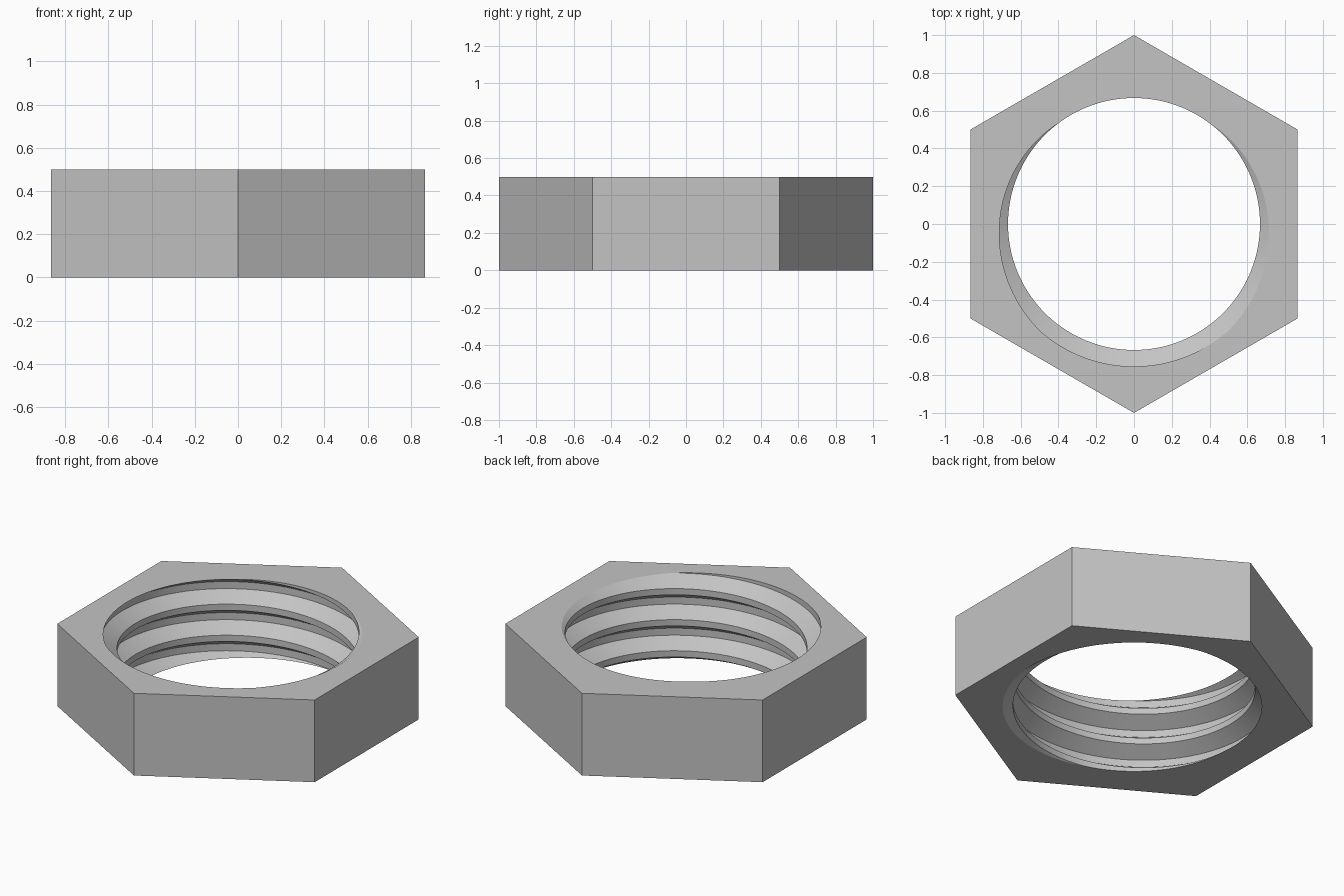
import bpy, bmesh, math

if "Cube" in bpy.data.objects:
    bpy.data.objects.remove(bpy.data.objects["Cube"], do_unlink=True)

HEIGHT = 0.5
PITCH = 0.189
CREST, ROOT = 0.667, 0.754
SEGMENTS = 144
START = math.radians(127)      # where the groove opens at the top face
# one thread tooth: (height offset, radius), going up
TOOTH = [(-0.151, CREST), (-0.097, ROOT), (-0.054, ROOT), (0, CREST)]


def material(name, rgb):
    mat = bpy.data.materials.new(name)
    mat.use_nodes = True
    mat.diffuse_color = (*rgb, 1)
    mat.node_tree.nodes["Principled BSDF"].inputs["Base Color"].default_value = (*rgb, 1)
    return mat


bm = bmesh.new()

# Internal right-handed thread: a helical sheet, each turn joining the next
rows = [(z + k * PITCH, r) for k in range(-4, 3) for z, r in TOOTH]
columns = []
for i in range(SEGMENTS):
    a = 2 * math.pi * i / SEGMENTS
    lift = HEIGHT + PITCH * (a - START) / (2 * math.pi)
    columns.append([bm.verts.new((r * math.cos(a), r * math.sin(a), z + lift))
                    for z, r in rows])
for i, col in enumerate(columns):
    last = i == SEGMENTS - 1
    nxt = columns[0][len(TOOTH):] if last else columns[i + 1]
    for m in range(len(nxt) - 1):
        bm.faces.new((col[m], nxt[m], nxt[m + 1], col[m + 1]))

# Trim the thread flush with both end faces
for z, direction in ((0, -1), (HEIGHT, 1)):
    bmesh.ops.bisect_plane(bm, geom=bm.verts[:] + bm.edges[:] + bm.faces[:],
                           dist=1e-6, plane_co=(0, 0, z),
                           plane_no=(0, 0, direction), clear_outer=True)
bmesh.ops.remove_doubles(bm, verts=bm.verts[:], dist=1e-5)

# Hexagonal outside and the two end faces around the hole
rings = []
for z in (0, HEIGHT):
    rim = [e for e in bm.edges if e.is_boundary
           and all(abs(v.co.z - z) < 1e-4 for v in e.verts)]
    corners = [bm.verts.new((math.cos(a), math.sin(a), z))
               for a in (math.radians(30 + 60 * k) for k in range(6))]
    outline = [bm.edges.new((corners[k], corners[(k + 1) % 6])) for k in range(6)]
    bmesh.ops.triangle_fill(bm, edges=rim + outline, use_beauty=True,
                            normal=(0, 0, 1 if z else -1))
    rings.append(corners)
low, high = rings
for k in range(6):
    n = (k + 1) % 6
    bm.faces.new((low[k], low[n], high[n], high[k]))
bmesh.ops.recalc_face_normals(bm, faces=bm.faces[:])

mesh = bpy.data.meshes.new("hex_nut")
bm.to_mesh(mesh)
bm.free()
mesh.materials.append(material("plain grey", (0.55, 0.55, 0.55)))
nut = bpy.data.objects.new("hex_nut", mesh)
bpy.context.collection.objects.link(nut)
bpy.context.view_layer.objects.active = nut
nut.select_set(True)
bpy.ops.object.shade_smooth_by_angle(angle=math.radians(25))
